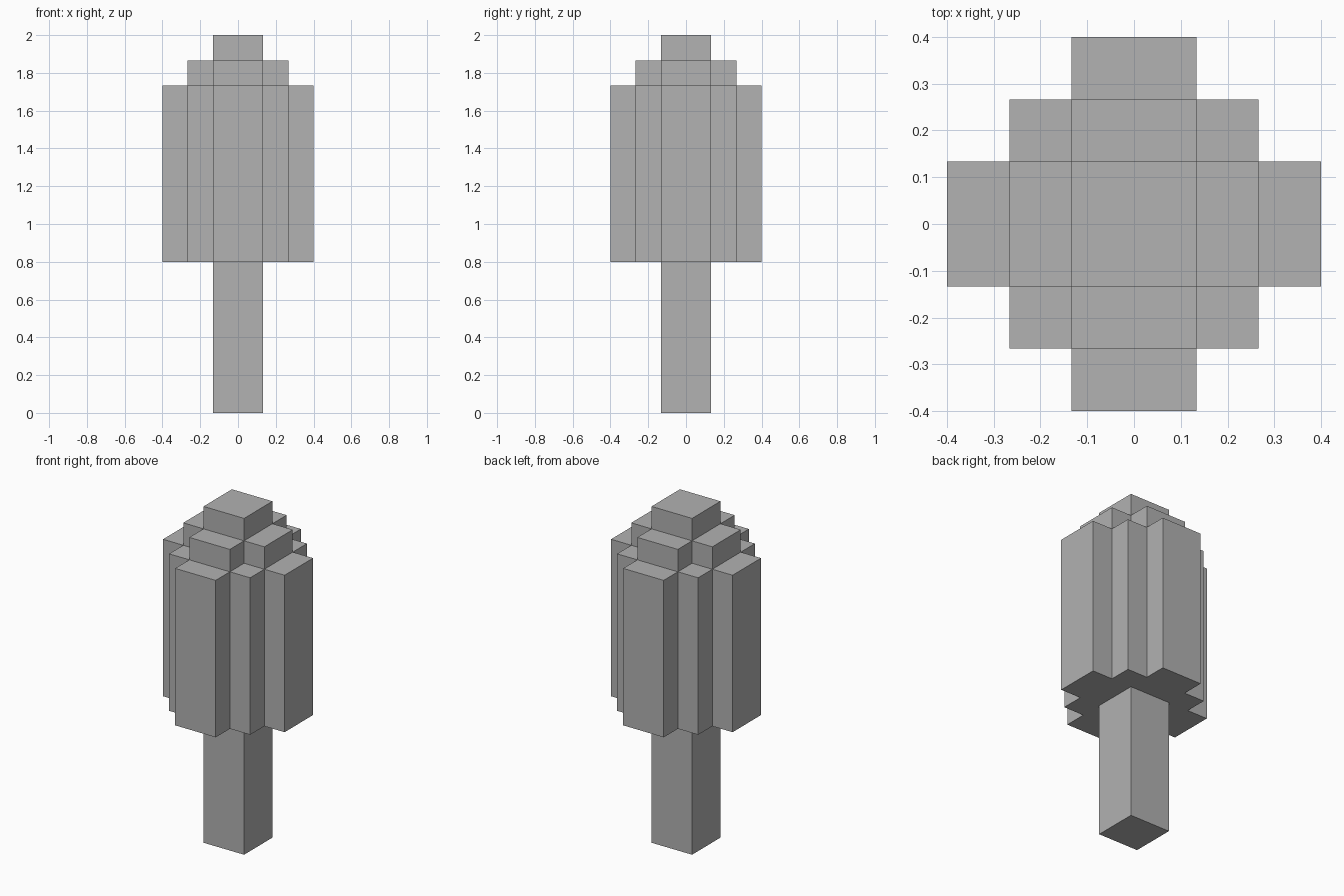
import bpy
import bmesh

cube = bpy.data.objects.get("Cube")
if cube:
    bpy.data.objects.remove(cube, do_unlink=True)

U = 2 / 15  # one step of the blocky grid

grey = bpy.data.materials.new("plain grey")
grey.use_nodes = True
colour = (0.445, 0.445, 0.445, 1)
grey.diffuse_color = colour
grey.node_tree.nodes["Principled BSDF"].inputs["Base Color"].default_value = colour


def stepped_outline(steps):
    """Stepped diamond outline, counter-clockwise, in grid steps."""
    quarter = []
    for i in range(1, steps + 1):
        quarter.append((steps + 1 - i, i))
        if i < steps:
            quarter.append((steps - i, i))
    outline = []
    for _ in range(4):
        outline += quarter
        quarter = [(-y, x) for x, y in quarter]
    return outline


def stepped_prism(name, steps, bottom, top):
    """Extrude a stepped outline between two heights."""
    bm = bmesh.new()
    base = bm.faces.new([bm.verts.new((x * U, y * U, bottom * U))
                         for x, y in stepped_outline(steps)])
    grown = bmesh.ops.extrude_face_region(bm, geom=[base], use_keep_orig=True)
    verts = [g for g in grown["geom"] if isinstance(g, bmesh.types.BMVert)]
    bmesh.ops.translate(bm, verts=verts, vec=(0, 0, (top - bottom) * U))
    bmesh.ops.recalc_face_normals(bm, faces=bm.faces)
    mesh = bpy.data.meshes.new(name)
    bm.to_mesh(mesh)
    bm.free()
    mesh.materials.append(grey)
    obj = bpy.data.objects.new(name, mesh)
    bpy.context.collection.objects.link(obj)
    return obj


# Square trunk, then the crown in three shrinking tiers
stepped_prism("trunk", 1, 0, 6)
stepped_prism("crown_lower", 3, 6, 13)
stepped_prism("crown_middle", 2, 13, 14)
stepped_prism("crown_top", 1, 14, 15)
